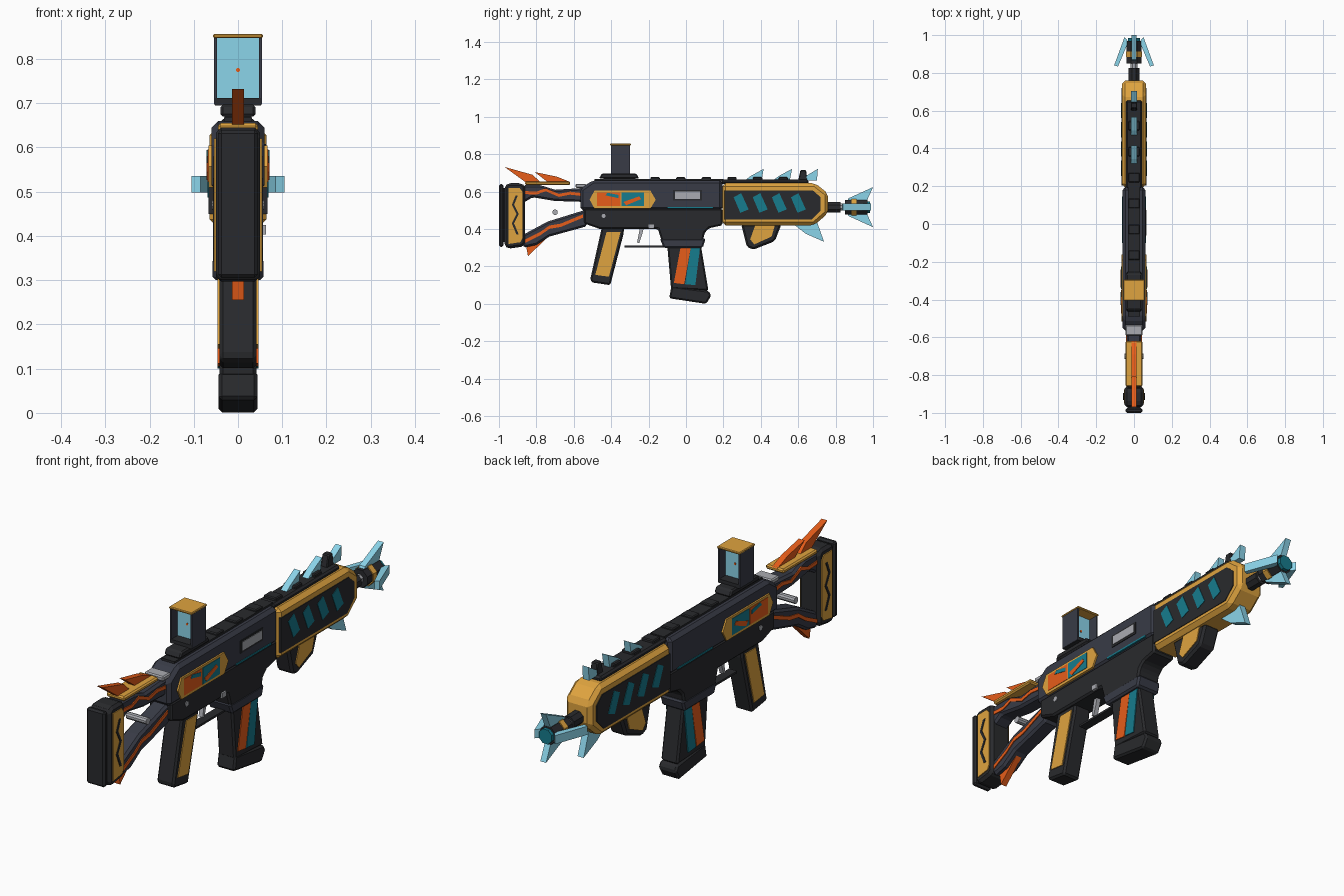
import bpy, bmesh
from math import radians
from mathutils import Matrix


def mat(name, r, g, b):
    m = bpy.data.materials.new(name)
    m.diffuse_color = (r, g, b, 1)
    return m


BLACK = mat("black", 0.022, 0.023, 0.026)
STEEL = mat("blue_steel", 0.04, 0.044, 0.062)
GOLD = mat("gold", 0.74, 0.37, 0.05)
ORANGE = mat("orange", 0.80, 0.11, 0.01)
TEAL = mat("teal", 0.008, 0.20, 0.27)
ICE = mat("ice", 0.26, 0.66, 0.82)
SILVER = mat("silver", 0.40, 0.41, 0.44)


def finish(name, bm, material, bevel=0):
    bmesh.ops.recalc_face_normals(bm, faces=bm.faces)
    me = bpy.data.meshes.new(name)
    bm.to_mesh(me)
    bm.free()
    me.materials.append(material)
    ob = bpy.data.objects.new(name, me)
    bpy.context.collection.objects.link(ob)
    if bevel:
        b = ob.modifiers.new("chamfer", 'BEVEL')
        b.width, b.segments, b.limit_method = bevel, 1, 'ANGLE'
    return ob


def extrude(bm, bottom, top):
    a = [bm.verts.new(p) for p in bottom]
    b = [bm.verts.new(p) for p in top]
    bm.faces.new(a)
    bm.faces.new(b)
    for i in range(len(a)):
        j = (i + 1) % len(a)
        bm.faces.new((a[i], a[j], b[j], b[i]))


def prism(name, pts, half, material, bevel=0, inner=None, sides=(1, -1)):
    """Side profile (y, z) through the full width, or a plate on each side."""
    bm = bmesh.new()
    spans = [(-half, half)] if inner is None else [(s * inner, s * half) for s in sides]
    for x0, x1 in spans:
        extrude(bm, [(x0, y, z) for y, z in pts], [(x1, y, z) for y, z in pts])
    return finish(name, bm, material, bevel)


def rect(y0, y1, z0, z1):
    return [(y0, z0), (y1, z0), (y1, z1), (y0, z1)]


def ribbon(name, pts, dy, dz, inner, half, material):
    """Zigzag inlay on both sides."""
    loop = [(y - dy, z - dz) for y, z in pts] + [(y + dy, z + dz) for y, z in reversed(pts)]
    return prism(name, loop, half, material, inner=inner)


def rod(name, centre, r, length, material, axis='Y', n=8):
    bm = bmesh.new()
    bmesh.ops.create_cone(bm, cap_ends=True, segments=n, radius1=r, radius2=r, depth=length)
    rot = Matrix.Rotation(radians(180 / n), 4, 'Z')
    turn = Matrix.Rotation(radians(90), 4, 'X' if axis == 'Y' else 'Y')
    bm.transform(Matrix.Translation(centre) @ turn @ rot)
    return finish(name, bm, material)


# Stock: butt, panels, two struts and cheek rest
prism("butt_pad", rect(-1, -0.975, 0.305, 0.64), 0.045, BLACK, 0.008)
prism("butt_pad_spacer", rect(-0.98, -0.96, 0.33, 0.62), 0.035, BLACK)
prism("butt_body", [(-0.97, 0.31), (-0.95, 0.295), (-0.88, 0.305), (-0.86, 0.32),
                    (-0.86, 0.63), (-0.88, 0.645), (-0.95, 0.645), (-0.97, 0.63)], 0.05, BLACK, 0.012)
prism("butt_panel", [(-0.95, 0.32), (-0.885, 0.33), (-0.875, 0.35), (-0.875, 0.6),
                     (-0.89, 0.62), (-0.95, 0.62)], 0.054, GOLD, inner=0.045)
ribbon("butt_zigzag", [(-0.90, 0.37), (-0.925, 0.43), (-0.90, 0.48), (-0.925, 0.53), (-0.905, 0.58)],
       0.006, 0, 0.05, 0.057, BLACK)
prism("stock_upper_strut", [(-0.87, 0.635), (-0.78, 0.635), (-0.70, 0.61), (-0.54, 0.62),
                            (-0.54, 0.545), (-0.70, 0.55), (-0.82, 0.57), (-0.87, 0.54)], 0.038, STEEL, 0.01)
prism("stock_lower_strut", [(-0.87, 0.37), (-0.74, 0.44), (-0.53, 0.505), (-0.53, 0.415),
                            (-0.73, 0.36), (-0.80, 0.315), (-0.87, 0.30)], 0.038, STEEL, 0.01)
ribbon("upper_strut_inlay", [(-0.86, 0.595), (-0.80, 0.592), (-0.75, 0.61), (-0.68, 0.58), (-0.62, 0.592), (-0.56, 0.585)],
       0, 0.008, 0.034, 0.042, ORANGE)
ribbon("lower_strut_inlay", [(-0.86, 0.335), (-0.78, 0.375), (-0.73, 0.41), (-0.67, 0.42), (-0.55, 0.47)],
       0, 0.009, 0.034, 0.042, ORANGE)
prism("cheek_rest", rect(-0.86, -0.62, 0.635, 0.655), 0.045, GOLD, 0.006)
prism("stock_spike_rear", [(-0.97, 0.732), (-0.82, 0.69), (-0.78, 0.652), (-0.86, 0.652)], 0.014, ORANGE)
prism("stock_spike_front", [(-0.81, 0.705), (-0.69, 0.68), (-0.62, 0.652), (-0.74, 0.652)], 0.014, ORANGE)
prism("stock_spike_lower", [(-0.845, 0.255), (-0.73, 0.365), (-0.80, 0.36), (-0.86, 0.34)], 0.014, ORANGE)
rod("stock_pin", (0, -0.70, 0.49), 0.015, 0.1, SILVER, 'X', 10)
prism("charging_handle", rect(-0.59, -0.535, 0.62, 0.642), 0.046, SILVER, 0.005)

# Receiver
prism("upper_receiver", [(-0.565, 0.5), (-0.565, 0.615), (-0.50, 0.66), (0.195, 0.66), (0.195, 0.5)],
      0.06, STEEL, 0.015)
prism("lower_receiver", [(-0.545, 0.51), (-0.545, 0.43), (-0.46, 0.40), (-0.15, 0.40), (-0.13, 0.335),
                         (0.09, 0.335), (0.10, 0.38), (0.125, 0.405), (0.195, 0.42), (0.195, 0.51)],
      0.056, BLACK, 0.008)
prism("magazine_well", [(-0.14, 0.35), (0.105, 0.35), (0.09, 0.30), (-0.12, 0.30)], 0.058, STEEL, 0.008)
zm = 0.557
prism("receiver_plate", [(-0.515, zm), (-0.49, 0.605), (-0.19, 0.605), (-0.162, zm), (-0.19, 0.51), (-0.49, 0.51)],
      0.067, GOLD, inner=0.055)
prism("plate_orange", rect(-0.475, -0.35, 0.522, 0.595), 0.069, ORANGE, inner=0.06)
prism("plate_teal", rect(-0.345, -0.225, 0.522, 0.595), 0.069, TEAL, inner=0.06)
prism("orange_slash", [(-0.43, 0.58), (-0.36, 0.565), (-0.36, 0.582), (-0.42, 0.594)], 0.071, TEAL, inner=0.06)
prism("teal_slash", [(-0.335, 0.545), (-0.25, 0.575), (-0.24, 0.56), (-0.32, 0.527)], 0.071, ORANGE, inner=0.06)
prism("port_frame", rect(-0.07, 0.085, 0.552, 0.608), 0.063, BLACK, inner=0.05, sides=(1,))
prism("ejection_port", rect(-0.06, 0.075, 0.562, 0.6), 0.065, SILVER, inner=0.05, sides=(1,))
prism("receiver_line", rect(-0.10, 0.145, 0.51, 0.518), 0.063, TEAL, inner=0.05)
rod("receiver_pin", (0, -0.44, 0.47), 0.011, 0.118, SILVER, 'X', 10)
prism("magazine_release", rect(-0.20, -0.17, 0.403, 0.425), 0.063, SILVER, inner=0.05, sides=(1,))

# Grip and trigger
prism("grip", [(-0.45, 0.41), (-0.33, 0.41), (-0.335, 0.37), (-0.405, 0.10), (-0.505, 0.115), (-0.512, 0.13)],
      0.042, BLACK, 0.01)
prism("grip_panel", [(-0.425, 0.385), (-0.35, 0.385), (-0.412, 0.145), (-0.485, 0.155)], 0.046, GOLD, inner=0.035)
prism("trigger", [(-0.245, 0.41), (-0.225, 0.41), (-0.235, 0.37), (-0.25, 0.325), (-0.262, 0.328)], 0.01, SILVER)
prism("trigger_guard", rect(-0.33, -0.11, 0.302, 0.311), 0.02, BLACK)

# Magazine
prism("magazine", [(-0.10, 0.31), (0.08, 0.31), (0.12, 0.07), (-0.08, 0.08)], 0.042, BLACK, 0.008)
prism("magazine_base", [(-0.078, 0.095), (-0.09, 0.03), (0.108, 0), (0.135, 0.045), (0.12, 0.07)], 0.044, BLACK, 0.008)
prism("magazine_stripe_orange", [(-0.03, 0.298), (0.025, 0.298), (-0.01, 0.105), (-0.065, 0.112)], 0.046, ORANGE, inner=0.035)
prism("magazine_stripe_teal", [(0.025, 0.298), (0.075, 0.298), (0.05, 0.10), (-0.005, 0.105)], 0.046, TEAL, inner=0.035)

# Handguard with side panels and slashes
prism("handguard", [(0.195, 0.42), (0.195, 0.645), (0.69, 0.645), (0.76, 0.59), (0.76, 0.485), (0.685, 0.42)],
      0.064, GOLD, 0.017)
prism("handguard_panel", [(0.205, 0.45), (0.205, 0.605), (0.68, 0.605), (0.72, 0.57), (0.72, 0.5), (0.67, 0.45)],
      0.067, BLACK, inner=0.055)
for i in range(4):
    d = 0.102 * i
    prism(f"handguard_slash_{i}", [(0.255 + d, 0.57), (0.295 + d, 0.592), (0.335 + d, 0.505), (0.29 + d, 0.487)],
          0.069, TEAL, inner=0.06)

# Foregrip
prism("foregrip", [(0.295, 0.425), (0.51, 0.425), (0.475, 0.335), (0.36, 0.29), (0.325, 0.305)], 0.04, BLACK, 0.01)
prism("foregrip_panel", [(0.37, 0.42), (0.475, 0.42), (0.458, 0.36), (0.365, 0.318), (0.343, 0.345)],
      0.044, GOLD, inner=0.035)

# Top rail
prism("rail_rear", rect(-0.49, 0.2, 0.655, 0.668), 0.032, BLACK)
prism("rail_front", rect(0.19, 0.655, 0.64, 0.664), 0.042, BLACK, 0.008)
for i in range(6):
    y = -0.19 + 0.137 * i
    prism(f"rail_block_{i}", rect(y, y + 0.05, 0.65, 0.677), 0.03, BLACK, 0.004)
prism("front_sight", [(0.60, 0.66), (0.65, 0.66), (0.642, 0.715), (0.612, 0.715)], 0.016, BLACK, 0.004)

# Reflex sight
prism("sight_mount", [(-0.465, 0.67), (-0.45, 0.697), (-0.265, 0.697), (-0.25, 0.67)], 0.04, BLACK, 0.006)
prism("sight_clamp", rect(-0.44, -0.27, 0.65, 0.68), 0.03, BLACK)
prism("sight_floor", rect(-0.40, -0.30, 0.695, 0.712), 0.052, BLACK)
prism("sight_wall", rect(-0.40, -0.30, 0.697, 0.848), 0.054, STEEL, inner=0.047)
prism("sight_top", rect(-0.405, -0.295, 0.847, 0.857), 0.056, GOLD, 0.003)
prism("sight_glass", rect(-0.355, -0.345, 0.708, 0.848), 0.049, ICE)
rod("sight_dot", (0, -0.35, 0.775), 0.005, 0.016, ORANGE)

# Ice shards along the handguard
for i, (y, tip) in enumerate(((0.315, 0.415), (0.465, 0.567), (0.61, 0.705))):
    prism(f"top_shard_{i}", [(y, 0.66), (y + 0.03, 0.683), (tip, 0.722), (y + 0.09, 0.66)], 0.015, ICE)
prism("bottom_shard", [(0.57, 0.43), (0.64, 0.375), (0.738, 0.332), (0.70, 0.44)], 0.015, ICE)

# Barrel and muzzle
Z = 0.517
for name, y0, y1, r, m in (("barrel", 0.74, 0.825, 0.031, BLACK), ("barrel_neck", 0.81, 0.87, 0.02, SILVER),
                           ("muzzle_body", 0.85, 0.97, 0.042, BLACK), ("muzzle_ring", 0.885, 0.912, 0.047, GOLD),
                           ("muzzle_core", 0.96, 0.985, 0.034, TEAL)):
    rod(name, (0, (y0 + y1) / 2, Z), r, y1 - y0, m)
for s, name in ((1, "muzzle_blade_top"), (-1, "muzzle_blade_bottom")):
    prism(name, [(0.86, Z + s * 0.03), (0.87, Z + s * 0.048), (1.0, Z + s * 0.107), (0.965, Z + s * 0.03)], 0.014, ICE)
bm = bmesh.new()
for s in (1, -1):
    plan = [(0.05, 0.99), (0.03, 0.965), (0.042, 0.935), (0.085, 0.833), (0.105, 0.84)]
    extrude(bm, [(s * x, y, Z - 0.019) for x, y in plan], [(s * x, y, Z + 0.019) for x, y in plan])
finish("muzzle_side_blades", bm, ICE)
